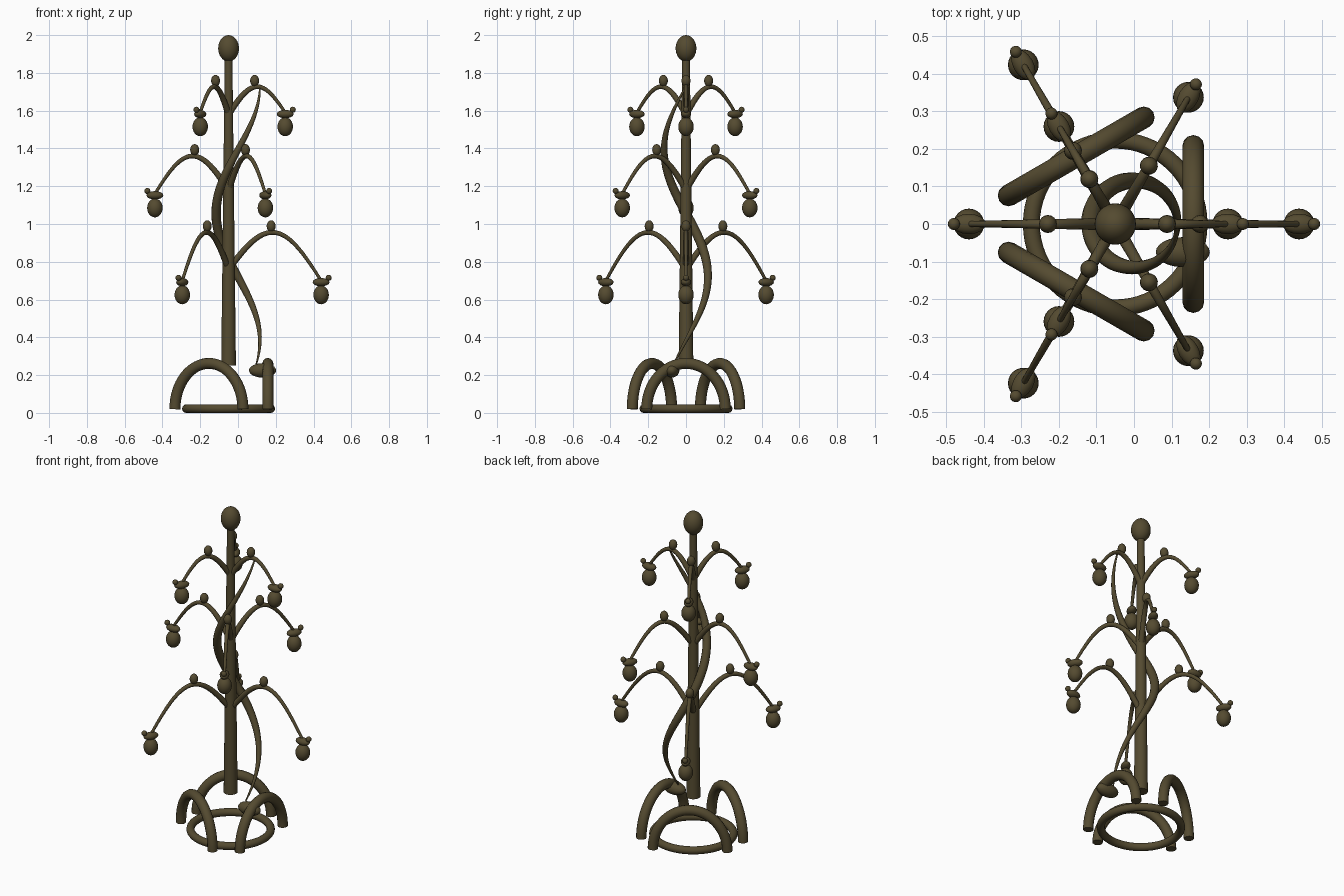
import bpy, math
from mathutils import Vector

if "Cube" in bpy.data.objects:
    bpy.data.objects.remove(bpy.data.objects["Cube"])

CX = -0.05  # x of the pole axis

bronze = bpy.data.materials.new("dark_bronze")
bronze.diffuse_color = (0.09, 0.07, 0.03, 1)
bronze.use_nodes = True
bronze.node_tree.nodes["Principled BSDF"].inputs["Base Color"].default_value = bronze.diffuse_color


def finish(obj, name):
    obj.name = name
    obj.data.name = name
    obj.data.materials.clear()
    obj.data.materials.append(bronze)
    bpy.ops.object.shade_smooth_by_angle(angle=math.radians(40))
    return obj


def ellipsoid(name, pos, size, turn=0.0, segs=24):
    bpy.ops.mesh.primitive_uv_sphere_add(segments=segs, ring_count=segs // 2, location=pos)
    obj = bpy.context.object
    obj.scale = size
    obj.rotation_euler = (0, 0, turn)
    return finish(obj, name)


def tube(name, points, radii):
    """Round tube along a path, with a radius at each point."""
    curve = bpy.data.curves.new(name, 'CURVE')
    curve.dimensions = '3D'
    curve.bevel_depth = 1.0
    curve.bevel_resolution = 4
    curve.use_fill_caps = True
    spline = curve.splines.new('POLY')
    spline.points.add(len(points) - 1)
    for p, co, r in zip(spline.points, points, radii):
        p.co = (*co, 1)
        p.radius = r
    obj = bpy.data.objects.new(name, curve)
    bpy.context.collection.objects.link(obj)
    bpy.ops.object.select_all(action='DESELECT')
    obj.select_set(True)
    bpy.context.view_layer.objects.active = obj
    bpy.ops.object.convert(target='MESH')
    return finish(bpy.context.object, name)


def polar(r, angle, z):
    return Vector((CX + r * math.cos(angle), r * math.sin(angle), z))


# Base ring
bpy.ops.mesh.primitive_torus_add(major_radius=0.2235, minor_radius=0.0225, major_segments=64,
                                 minor_segments=16, location=(CX, 0, 0.0225))
finish(bpy.context.object, "base_ring")

# Three arched feet, set tangent to the ring
for k in range(3):
    a = math.radians(120 * k)
    side = Vector((-math.sin(a), math.cos(a), 0))
    pts = []
    for i in range(33):
        t = math.pi * i / 32
        pts.append(polar(0.208, a, 0.02 + 0.242 * math.sin(t)) + side * 0.208 * math.cos(t))
    tube(f"foot_arch_{k + 1}", pts, [0.029] * len(pts))

# Tapered pole and finial
bpy.ops.mesh.primitive_cone_add(vertices=32, radius1=0.039, radius2=0.02, depth=1.65,
                                location=(CX, 0, 1.075))
finish(bpy.context.object, "pole")
ellipsoid("finial", (CX, 0, 1.93), (0.055, 0.055, 0.07), segs=32)

# Three tiers of drooping branches: reach, start z, end z, arch height, first angle
tiers = [
    (0.49, 0.76, 0.70, 0.225, 0),
    (0.39, 1.18, 1.16, 0.19, 60),
    (0.30, 1.58, 1.59, 0.142, 0),
]
for n, (reach, z0, z1, h, first) in enumerate(tiers, 1):
    for k in range(3):
        a = math.radians(first + 120 * k)
        tag = f"{n}_{k + 1}"

        def at(u):
            return polar(reach * u, a, z0 + (z1 - z0) * u + h * math.sin(math.pi * u))

        us = [i / 24 for i in range(25)]
        tube(f"branch_{tag}", [at(u) for u in us], [0.017 - 0.009 * u for u in us])
        # Bud on the crest, then hanging fruit with its cap and small knob
        ellipsoid(f"bud_{tag}", at(0.46) + Vector((0, 0, 0.033)), (0.024, 0.024, 0.031), a, 16)
        ellipsoid(f"fruit_{tag}", polar(reach, a, z1 - 0.075), (0.041, 0.041, 0.05), a)
        ellipsoid(f"fruit_cap_{tag}", polar(reach, a, z1 - 0.008), (0.045, 0.027, 0.022), a, 16)
        ellipsoid(f"cap_knob_{tag}", polar(reach + 0.04, a, z1 + 0.015), (0.016,) * 3, a, 16)

# Serpent winding once round the pole, thin at both ends
pts, radii = [], []
for i in range(81):
    t = i / 80
    ang = math.radians(-33 + 393 * t)
    pts.append((0.116 * math.cos(ang), 0.116 * math.sin(ang), 0.26 + 1.47 * t))
    radii.append(0.004 + 0.021 * math.sin(math.pi * t))
tube("serpent_body", pts, radii)
ellipsoid("serpent_head", (0.13, -0.075, 0.225), (0.072, 0.04, 0.038))
